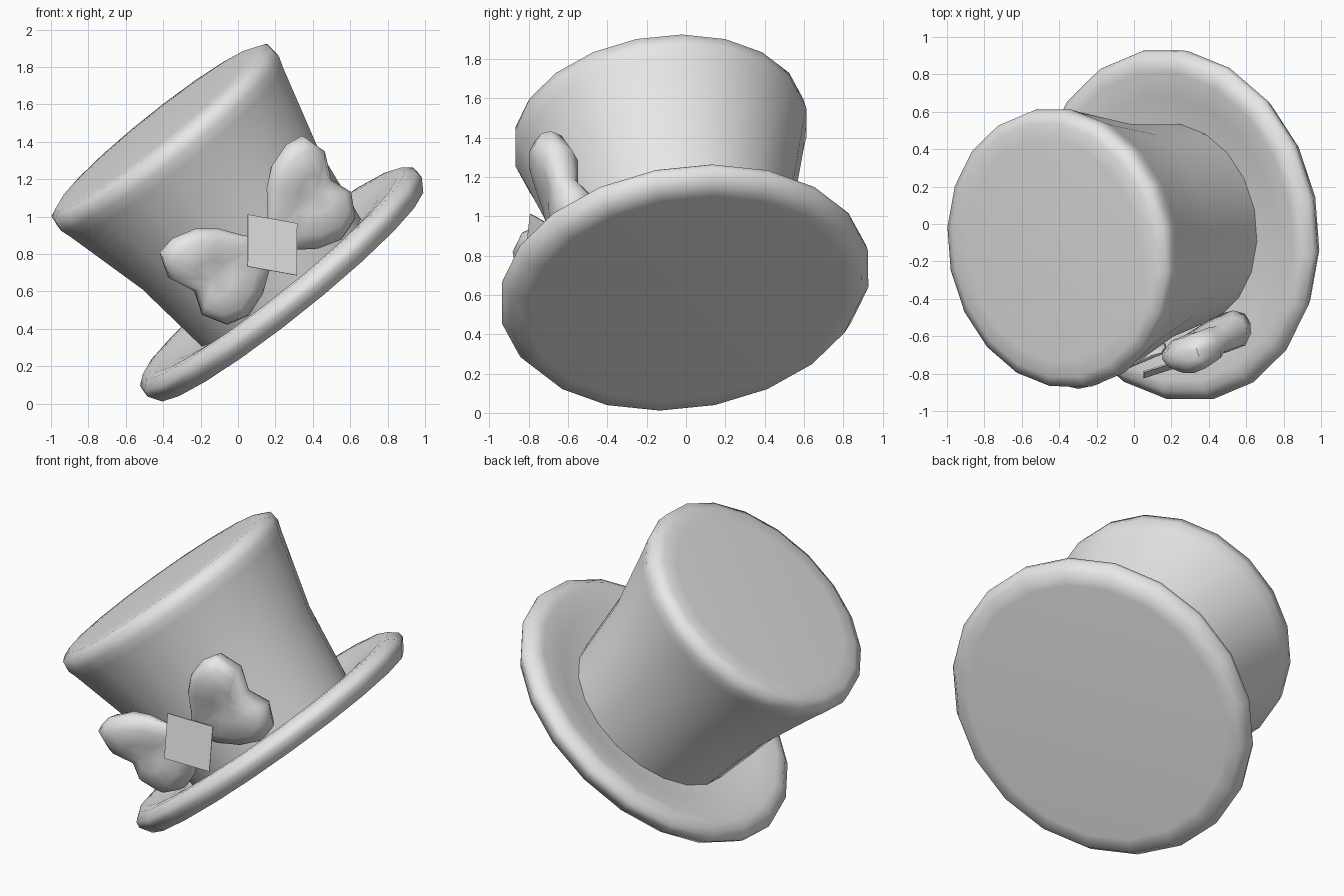
import bpy, bmesh, math
from mathutils import Vector, Matrix

if "Cube" in bpy.data.objects:
    bpy.data.objects.remove(bpy.data.objects["Cube"])

grey = bpy.data.materials.new("light_grey")
grey.diffuse_color = (0.8, 0.8, 0.8, 1)
grey.use_nodes = True
grey.node_tree.nodes["Principled BSDF"].inputs["Base Color"].default_value = grey.diffuse_color

SIDES = 20
BASE = Vector((0.285, 0.005, 0.58))               # centre of the underside
N = Vector((-0.62, -0.125, 0.775)).normalized()   # tilted hat axis
UX = (Vector((0, 0, 1)) - N * N.z).normalized()   # uphill direction
UY = N.cross(UX)


def frame(x, y, z, origin):
    m = Matrix((x, y, z)).transposed().to_4x4()
    m.translation = origin
    return m


def finish(name, bm, matrix, angle=70):
    bmesh.ops.transform(bm, matrix=matrix, verts=bm.verts)
    bmesh.ops.recalc_face_normals(bm, faces=bm.faces)
    me = bpy.data.meshes.new(name)
    bm.to_mesh(me)
    bm.free()
    ob = bpy.data.objects.new(name, me)
    bpy.context.collection.objects.link(ob)
    me.materials.append(grey)
    bpy.ops.object.select_all(action='DESELECT')
    ob.select_set(True)
    bpy.context.view_layer.objects.active = ob
    bpy.ops.object.shade_smooth_by_angle(angle=math.radians(angle))
    return ob


def bridge(bm, rings):
    for a, b in zip(rings, rings[1:]):
        for i in range(len(a)):
            j = (i + 1) % len(a)
            bm.faces.new((a[i], a[j], b[j], b[i]))


def lathe(name, profile):
    """Revolve (radius, height) pairs about the hat axis and cap both ends."""
    bm = bmesh.new()
    rings = []
    for r, t in profile:
        angles = [2 * math.pi * i / SIDES for i in range(SIDES)]
        rings.append([bm.verts.new((r * math.cos(a), r * math.sin(a), t)) for a in angles])
    bridge(bm, rings)
    bm.faces.new(rings[0])
    bm.faces.new(rings[-1])
    return finish(name, bm, frame(UX, UY, N, BASE))


# Brim with rounded lip and slightly dished top
lathe("brim", [(0.82, 0), (0.905, 0.005), (0.95, 0.075), (0.945, 0.11),
               (0.895, 0.15), (0.84, 0.152), (0.70, 0.13), (0.50, 0.085)])

# Flared crown with a crisp top edge
lathe("crown", [(0.545, 0.06), (0.555, 0.12), (0.61, 0.54), (0.735, 1.0),
                (0.755, 1.06), (0.747, 1.125), (0.69, 1.15), (0.60, 1.155)])


# Bow frame: sideways, along the hat axis, outward
def bow_frame(degrees):
    phi = math.radians(degrees)
    w = UX * math.cos(phi) + UY * math.sin(phi)
    return frame(w, N, w.cross(N), Vector((0.187, -0.775, 0.85)))


HEART = [(0, .02), (.10, .13), (.18, .25), (.27, .325), (.40, .365), (.50, .345),
         (.55, .21), (.49, .06), (.54, -.07), (.47, -.20), (.35, -.235),
         (.22, -.19), (.11, -.11)]
CENTRE = (0.35, 0.06)

# Puffy heart-shaped bow loops, mirrored and both bent back around the crown
for side, bend, name in ((1, 9.5, "bow_loop_right"), (-1, -15, "bow_loop_left")):
    bm = bmesh.new()

    def point(a, b, m):
        # thinner towards the knot and along the crease between the lobes
        puff = min(1, 0.2 + 2.5 * a) * min(1.1, 0.75 + 2 * abs(b - 0.06))
        lean = -0.03 - 0.06 * max(0, 1 - a / 0.4) + 0.2 * (b - 0.06)
        return bm.verts.new((side * a, b, m * puff + lean))

    rings = []
    for s, m in ((.35, -.095), (.75, -.09), (.95, -.05), (1, 0), (.95, .05), (.75, .09), (.35, .095)):
        rings.append([point(CENTRE[0] + s * (a - CENTRE[0]), CENTRE[1] + s * (b - CENTRE[1]), m)
                      for a, b in HEART])
    bridge(bm, rings)
    for ring, m in ((rings[0], -.09), (rings[-1], .09)):
        c = point(*CENTRE, m)
        for i in range(len(ring)):
            bm.faces.new((ring[i], ring[(i + 1) % len(ring)], c))
    finish(name, bm, bow_frame(bend), 50)

# Flat diamond knot in front of the loops
bm = bmesh.new()
rings = [[bm.verts.new((a, b, m)) for a, b in ((.185, 0), (0, .21), (-.185, 0), (0, -.21))]
         for m in (-.016, -.008)]
bridge(bm, rings)
bm.faces.new(rings[0])
bm.faces.new(rings[1])
finish("bow_knot", bm, bow_frame(9.5), 40)
